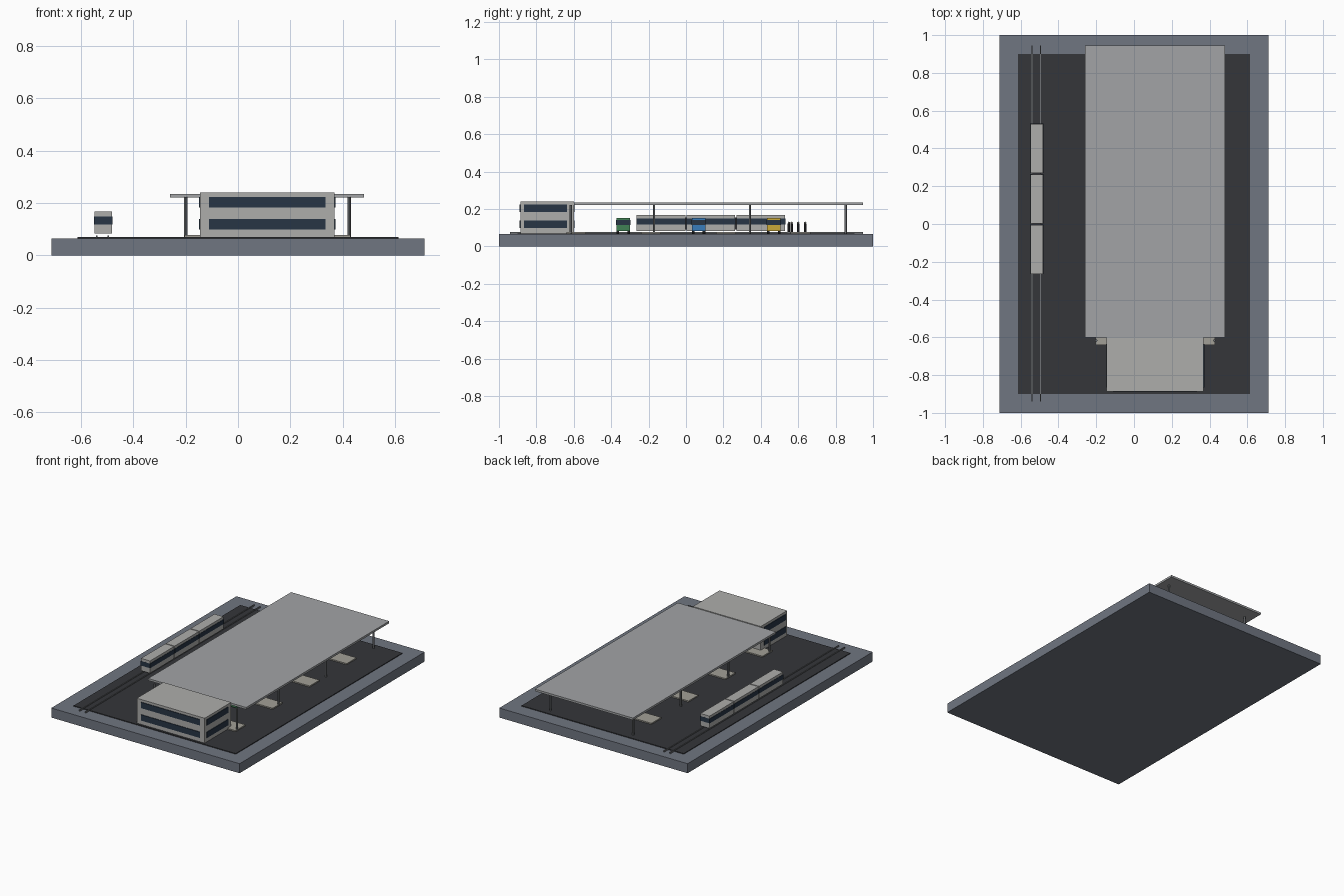
import bpy

if "Cube" in bpy.data.objects:
    bpy.data.objects.remove(bpy.data.objects["Cube"])


def material(name, rgb):
    m = bpy.data.materials.new(name)
    m.diffuse_color = (*rgb, 1)
    m.use_nodes = True
    m.node_tree.nodes["Principled BSDF"].inputs["Base Color"].default_value = m.diffuse_color
    return m


SLATE = material("slate", (0.16, 0.18, 0.22))
ASPHALT = material("asphalt", (0.035, 0.037, 0.042))
GLASS = material("glass", (0.02, 0.035, 0.06))
STEEL = material("steel", (0.16, 0.17, 0.18))
ROOF = material("roof", (0.36, 0.37, 0.38))
WALL = material("wall", (0.42, 0.42, 0.41))
KERB = material("kerb", (0.36, 0.35, 0.31))
DARK = material("dark", (0.03, 0.03, 0.035))
PAINT = [("green", (0.05, 0.22, 0.09)), ("blue", (0.04, 0.2, 0.5)), ("yellow", (0.6, 0.4, 0.04))]


def box(name, x, y, z, mat):
    """Box from (min, max) ranges on each axis."""
    bpy.ops.mesh.primitive_cube_add(size=1, location=[(a + b) / 2 for a, b in (x, y, z)])
    o = bpy.context.object
    o.name = name
    o.scale = [b - a for a, b in (x, y, z)]
    bpy.ops.object.transform_apply(location=False, rotation=False, scale=True)
    o.data.materials.append(mat)
    return o


def cylinder(name, loc, r, depth, mat, rot=(0, 0, 0), sides=12):
    bpy.ops.mesh.primitive_cylinder_add(vertices=sides, radius=r, depth=depth, location=loc, rotation=rot)
    o = bpy.context.object
    o.name = name
    o.data.materials.append(mat)
    bpy.ops.object.shade_smooth_by_angle()
    return o


# Ground
box("base_plinth", (-0.712, 0.712), (-1, 1), (0, 0.065), SLATE)
box("asphalt_yard", (-0.613, 0.613), (-0.9, 0.9), (0.064, 0.07), ASPHALT)

# Terminal building with two window bands on every side
box("terminal_building", (-0.145, 0.368), (-0.886, -0.6), (0.07, 0.24), WALL)
for z in ((0.098, 0.138), (0.183, 0.223)):
    for y in (-0.886, -0.6):
        box("window_band_long", (-0.11, 0.334), (y - 0.004, y + 0.004), z, GLASS)
    for x in (-0.145, 0.368):
        box("window_band_side", (x - 0.004, x + 0.004), (-0.866, -0.636), z, GLASS)

# Canopy and columns
box("canopy_roof", (-0.26, 0.482), (-0.6, 0.945), (0.221, 0.235), ROOF)
for x in (-0.2, 0.425):
    for y in (-0.617, -0.171, 0.342, 0.855):
        cylinder("canopy_column", (x, y, 0.146), 0.0065, 0.152, STEEL)

# Bus platforms
for i in range(4):
    y = -0.587 + 0.4 * i
    box("bus_platform", (-0.205, 0.43), (y - 0.053, y + 0.053), (0.069, 0.078), KERB)

# Buses between the platforms
for i, (colour, rgb) in enumerate(PAINT):
    y = -0.335 + 0.402 * i
    paint = material(colour, rgb)
    box(colour + "_bus_body", (-0.03, 0.25), (y - 0.036, y + 0.036), (0.081, 0.152), paint)
    box(colour + "_bus_windows", (-0.032, 0.252), (y - 0.038, y + 0.038), (0.115, 0.142), GLASS)
    for x in (0.03, 0.19):
        for s in (-1, 1):
            cylinder("bus_wheel", (x, y + s * 0.029, 0.083), 0.013, 0.014, DARK, (1.5708, 0, 0))

# Railway and three-car train
for x in (-0.54, -0.495):
    box("rail", (x - 0.003, x + 0.003), (-0.94, 0.945), (0.066, 0.076), STEEL)
for i in range(3):
    y = -0.264 + 0.267 * i
    box("train_car", (-0.549, -0.481), (y, y + 0.26), (0.083, 0.167), WALL)
    box("train_windows", (-0.551, -0.479), (y - 0.001, y + 0.261), (0.118, 0.149), GLASS)
    if i:
        box("train_coupling", (-0.538, -0.492), (y - 0.008, y + 0.001), (0.09, 0.155), DARK)

# Waiting passengers on the last platform
for x, y in ((0.05, 0.55), (0.2, 0.565), (0.12, 0.6), (0.28, 0.637)):
    cylinder("passenger_body", (x, y, 0.099), 0.006, 0.044, DARK, sides=8)
    bpy.ops.mesh.primitive_uv_sphere_add(segments=8, ring_count=6, radius=0.006, location=(x, y, 0.126))
    head = bpy.context.object
    head.name = "passenger_head"
    head.data.materials.append(KERB)
